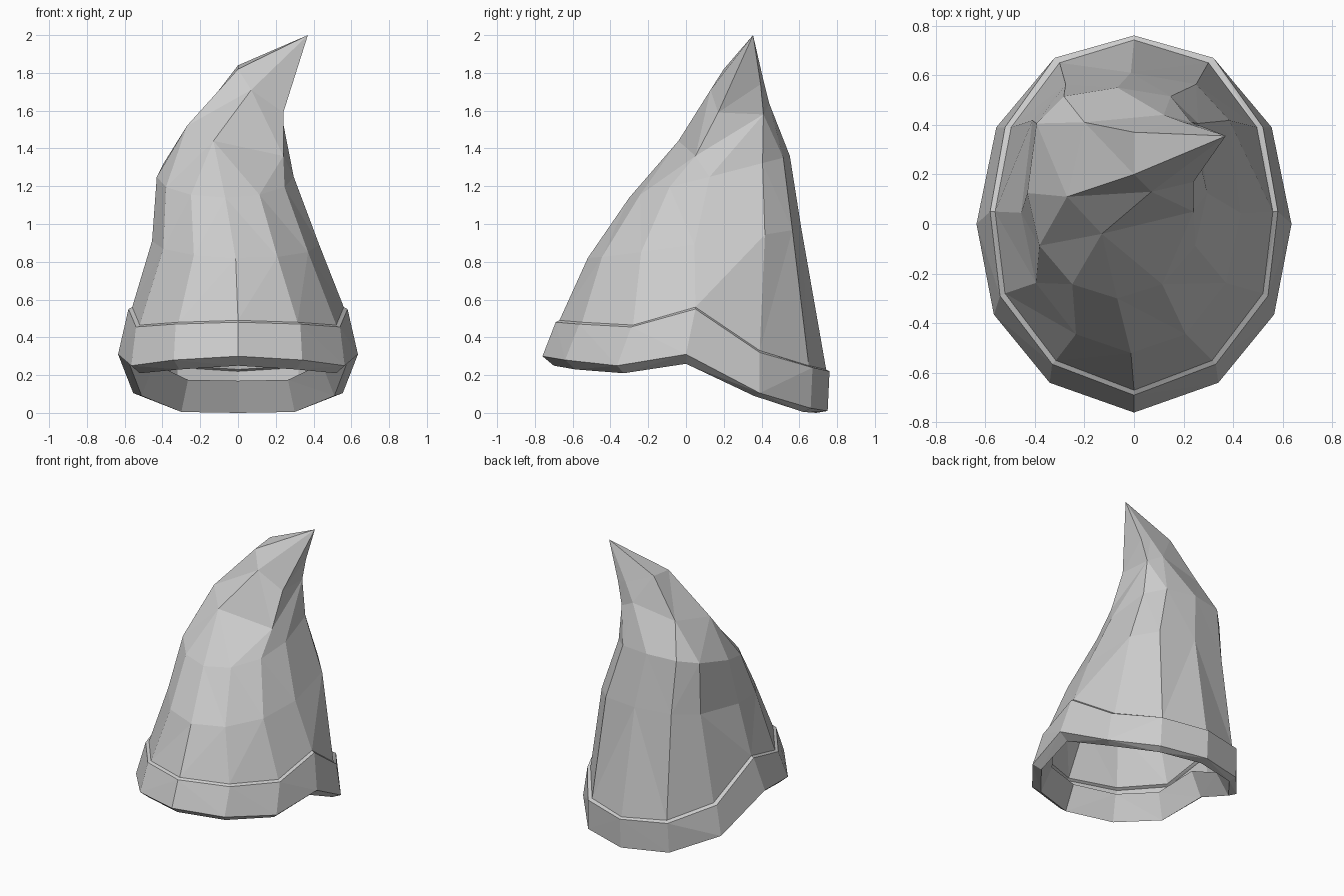
import bpy, bmesh, math

if "Cube" in bpy.data.objects:
    bpy.data.objects.remove(bpy.data.objects["Cube"])


def mirrored(half):
    """Full 12-point ring from seven points running front to back on +x."""
    return half + [(-x, y, z) for x, y, z in half[-2:0:-1]]


def oval(n, xl, xr, yf, yb, zf, zb, tilt):
    """Tilted ring, round at the front and boxy at the back, from the front by +x."""
    pts = []
    for i in range(n):
        a = 2 * math.pi * i / n
        s, c = math.sin(a), -math.cos(a)
        if c > 1e-6:
            s, c = math.copysign(abs(s) ** .75, s), c ** .6
        pts.append(((xl + xr) / 2 + s * (xr - xl) / 2,
                    (yf + yb) / 2 + c * (yb - yf) / 2,
                    (zf + zb) / 2 + c * (zb - zf) / 2 + s * tilt))
    return pts


def inset(ring, d, dz):
    """Ring moved inward by d and up by dz."""
    cx = sum(p[0] for p in ring) / len(ring)
    cy = sum(p[1] for p in ring) / len(ring)
    out = []
    for x, y, z in ring:
        k = 1 - d / math.hypot(x - cx, y - cy)
        out.append((cx + (x - cx) * k, cy + (y - cy) * k, z + dz))
    return out


def loft(name, rings, tip=None):
    """Skin the rings; a ring may have half as many points as the one below."""
    bm = bmesh.new()
    loops = [[bm.verts.new(p) for p in ring] for ring in rings]
    for lo, hi in zip(loops, loops[1:]):
        n, m = len(lo), len(hi)
        k = n // m
        for i in range(n):
            a, b = ((i + k - 1) // k) % m, ((i + k) // k) % m
            face = [lo[i], lo[(i + 1) % n], hi[b]]
            if a != b:
                face.append(hi[a])
            bm.faces.new(face)
    if tip:
        t = bm.verts.new(tip)
        top = loops[-1]
        for i in range(len(top)):
            bm.faces.new((top[i], top[(i + 1) % len(top)], t))
    bmesh.ops.triangulate(bm, faces=bm.faces[:], quad_method='SHORT_EDGE')
    mesh = bpy.data.meshes.new(name)
    bm.to_mesh(mesh)
    bm.free()
    obj = bpy.data.objects.new(name, mesh)
    bpy.context.collection.objects.link(obj)
    return obj


# Wavy brim edges, front to back
outer_low = mirrored([(0, -.76, .30), (.34, -.64, .28), (.565, -.365, .25),
                      (.635, 0, .31), (.555, .39, .105), (.325, .66, .025), (0, .75, .01)])
outer_top = mirrored([(0, -.69, .48), (.33, -.565, .47), (.54, -.29, .455),
                      (.58, .05, .55), (.52, .39, .32), (.32, .67, .24), (0, .76, .22)])
inner_top = mirrored([(0, -.67, .49), (.315, -.55, .48), (.52, -.28, .465),
                      (.56, .05, .56), (.495, .39, .33), (.30, .65, .25), (0, .742, .23)])
inner_low = mirrored([(0, -.70, .25), (.31, -.585, .23), (.52, -.33, .21),
                      (.575, 0, .26), (.51, .36, .09), (.30, .62, .005), (0, .69, 0)])

# Crown rings, leaning back and to the right
lower = oval(12, -.455, .43, -.52, .61, .82, .98, -.01)
middle = oval(12, -.43, .295, -.30, .55, 1.14, 1.36, .0)
upper = [(-.13, -.04, 1.44), (.24, .05, 1.36), (.23, .41, 1.58),
         (.12, .44, 1.64), (-.2, .41, 1.58), (-.27, .11, 1.52)]
neck = [(.07, .13, 1.71), (.24, .17, 1.59), (.27, .395, 1.74),
        (.2, .41, 1.76), (0, .37, 1.84), (0, .2, 1.82)]

# Folded band round the opening, with its sloping inside
loft("brim", [inset(inner_low, .08, .17), inner_low, outer_low, outer_top, inner_top])

# Crown, up to a bent point
loft("crown", [inner_top, lower, middle, upper, neck], tip=(.37, .355, 2.0))
